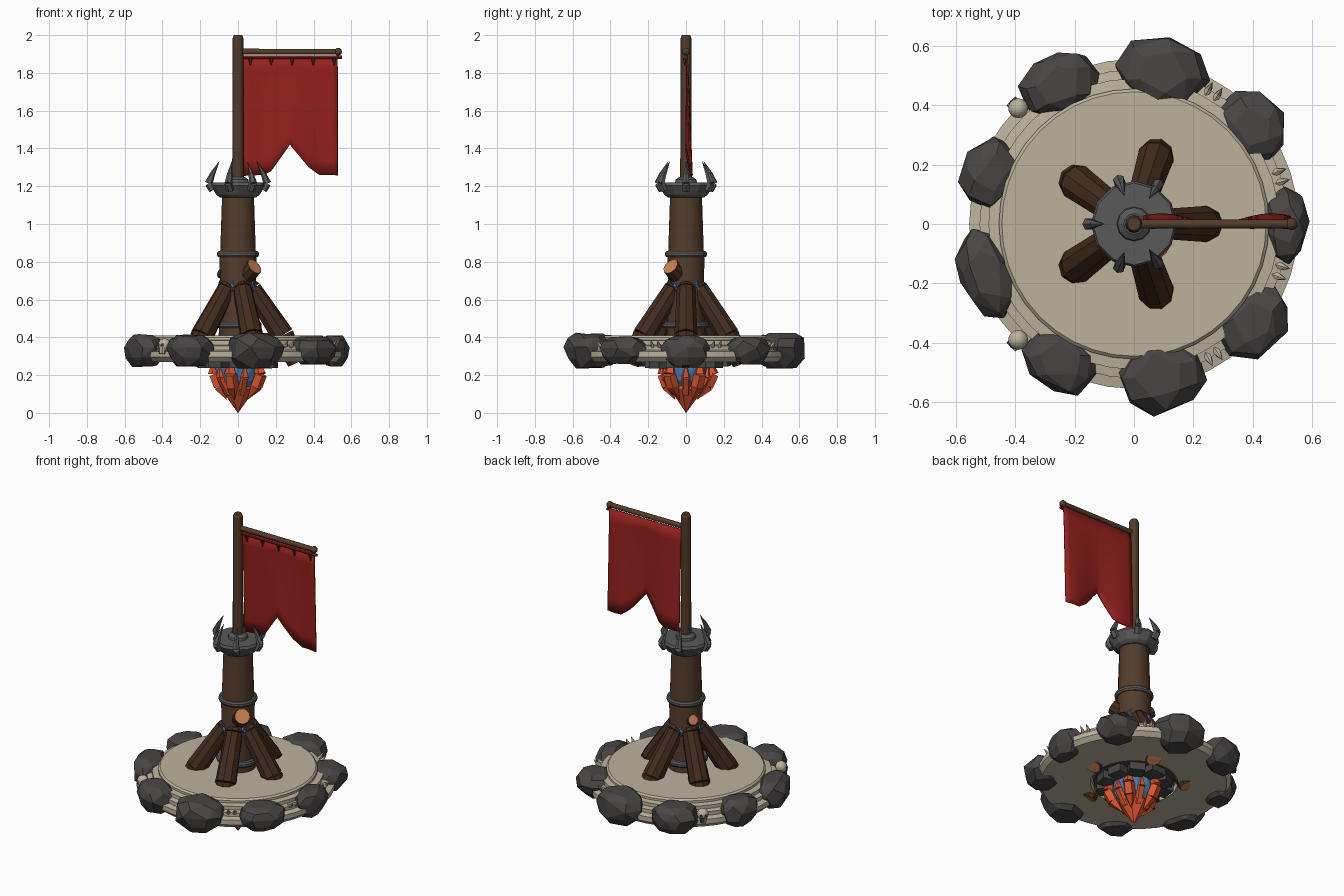
import bpy, bmesh, math, random
from mathutils import Vector, Matrix

if "Cube" in bpy.data.objects:
    bpy.data.objects.remove(bpy.data.objects["Cube"])

random.seed(4)

def mat(name, r, g, b):
    m = bpy.data.materials.new(name)
    m.diffuse_color = (r, g, b, 1)
    m.use_nodes = True
    m.node_tree.nodes["Principled BSDF"].inputs["Base Color"].default_value = m.diffuse_color
    return m

BONE = mat("pale_stone", .50, .45, .33)
ROCK = mat("dark_rock", .065, .060, .058)
IRON = mat("iron", .10, .10, .10)
WOOD = mat("wood", .085, .045, .022)
BARK = mat("dark_bark", .055, .026, .012)
CUT = mat("cut_wood", .58, .21, .08)
RED = mat("red_cloth", .30, .015, .012)
BLUE = mat("blue_crystal", .07, .22, .50)
ORANGE = mat("orange_crystal", .72, .09, .025)

def finish(name, bm, *mats, smooth=None):
    bmesh.ops.recalc_face_normals(bm, faces=bm.faces[:])
    me = bpy.data.meshes.new(name)
    bm.to_mesh(me)
    bm.free()
    for m in mats:
        me.materials.append(m)
    ob = bpy.data.objects.new(name, me)
    bpy.context.collection.objects.link(ob)
    if smooth:
        me.shade_smooth()
        me.set_sharp_from_angle(angle=math.radians(smooth))
    return ob

def polar(r, deg, z):
    a = math.radians(deg)
    return Vector((r * math.cos(a), r * math.sin(a), z))

def frustum(bm, a, b, ra, rb, n=8, cap=0):
    """Tapered rod from a to b; the end cap at b gets material slot `cap`."""
    a, b = Vector(a), Vector(b)
    d = b - a
    m = Matrix.Translation((a + b) / 2) @ d.to_track_quat('Z', 'Y').to_matrix().to_4x4()
    vs = bmesh.ops.create_cone(bm, cap_ends=True, segments=n, radius1=ra, radius2=rb,
                               depth=d.length, matrix=m)['verts']
    if cap:
        for f in {f for v in vs for f in v.link_faces}:
            if len(f.verts) == n and (f.calc_center_median() - b).length < .001:
                f.material_index = cap

def bent(bm, pts, radii, n=6):
    for i in range(len(pts) - 1):
        frustum(bm, pts[i], pts[i + 1], radii[i], radii[i + 1], n)

def lathe(name, prof, n, m, smooth=None):
    bm = bmesh.new()
    vs = [bm.verts.new((r, 0, z)) for r, z in prof]
    es = [bm.edges.new(p) for p in zip(vs, vs[1:])]
    bmesh.ops.spin(bm, geom=vs + es, axis=(0, 0, 1), cent=(0, 0, 0), angle=2 * math.pi, steps=n)
    bmesh.ops.remove_doubles(bm, verts=bm.verts[:], dist=.0005)
    return finish(name, bm, m, smooth=smooth)

# Stepped round base with a hollow underneath
lathe("base", [(0, .31), (.25, .31), (.25, .27), (.53, .27), (.555, .295), (.555, .325),
               (.52, .332), (.52, .355), (.49, .36), (.49, .382), (.455, .386),
               (.455, .40), (.445, .41), (0, .41)], 40, BONE, 25)

# Boulders round the rim: centre x, y, half depth, half width, half height
for i, (x, y, d, w, h) in enumerate([
        (.51, 0, .075, .125, .085), (.40, .33, .105, .125, .075), (.40, -.33, .11, .135, .075),
        (.095, .51, .125, .15, .095), (.09, -.51, .125, .145, .095), (-.25, .47, .105, .14, .085),
        (-.25, -.46, .105, .13, .085), (-.485, .17, .095, .12, .085), (-.495, -.17, .095, .15, .088)]):
    bm = bmesh.new()
    for z, s, k in ((-1, .62, 6), (-.45, .95, 8), (.2, 1.05, 8), (.72, .9, 7), (1, .58, 5)):
        t = random.random()
        for j in range(k):
            a = 2 * math.pi * (j + t + random.uniform(-.2, .2)) / k
            q = s * random.uniform(.92, 1.06)
            bm.verts.new((d * q * math.cos(a), w * q * math.sin(a), h * z * random.uniform(.9, 1)))
    r = bmesh.ops.convex_hull(bm, input=bm.verts[:])
    bmesh.ops.delete(bm, geom=[v for v in bm.verts if not v.link_faces], context='VERTS')
    bmesh.ops.dissolve_limit(bm, angle_limit=.2, verts=bm.verts[:], edges=bm.edges[:])
    ob = finish("boulder_%d" % i, bm, ROCK)
    ob.location = (x, y, .33)
    ob.rotation_euler.z = math.atan2(y, x)

# Small bone teeth on the rim
bm = bmesh.new()
for a in (16, 20, 57, 61, -16, -20, -57, -61):
    bent(bm, [polar(.48, a, .34), polar(.52, a, .355), polar(.545, a, .385)], [.014, .012, .001])
finish("rim_teeth", bm, BONE)

# Skull ornaments
for i, s in enumerate((1, -1)):
    bm = bmesh.new()
    c = Vector((-.39, .39 * s, .36))
    out = Vector((-1, s, 0)).normalized()
    side = Vector((s, 1, 0)).normalized()
    up = Vector((0, 0, 1))
    bmesh.ops.create_uvsphere(bm, u_segments=14, v_segments=9, radius=.034, matrix=Matrix.Translation(c))
    frustum(bm, c + out * .015 - up * .015, c + out * .018 - up * .048, .022, .016, 8)
    k = len(bm.faces)
    for e in (-1, 1):
        frustum(bm, c + out * .02 + side * .013 * e, c + out * .035 + side * .013 * e, .009, .008, 8)
    bm.faces.ensure_lookup_table()
    for f in bm.faces[k:]:
        f.material_index = 1
    finish("skull_%d" % i, bm, BONE, ROCK, smooth=40)

# Trunk and its iron fittings
lathe("trunk", [(0, .29), (.11, .29), (.10, .45), (.093, .62), (.098, .82), (.094, .86),
                (.084, 1.16), (0, 1.16)], 16, WOOD, 40)
for nm, r, z, h in (("trunk_band", .111, .84, .016), ("foot_band", .125, .465, .016)):
    lathe(nm, [(r - .04, z - h), (r - .007, z - h), (r, z - h * .4), (r, z + h * .4),
               (r - .007, z + h), (r - .04, z + h)], 20, IRON)

# Five bracing roots with bare cut ends
bm = bmesh.new()
for i in range(5):
    a = 72 * i
    p = [polar(.035, a, .705), polar(.075, a, .655), polar(.235, a, .41), polar(.305, a, .262)]
    frustum(bm, p[1], p[0], .05, .028, 9)
    frustum(bm, p[1], p[2], .05, .062, 9)
    frustum(bm, p[2], p[3], .062, .045, 9, cap=1)
finish("bracing_roots", bm, BARK, CUT)

# Sawn branch stubs
bm = bmesh.new()
frustum(bm, (.03, -.03, .72), (.088, -.082, .775), .055, .045, 10, cap=1)
frustum(bm, (-.03, .02, .71), (-.092, .06, .745), .04, .03, 9, cap=1)
finish("branch_stubs", bm, BARK, CUT)

# Glowing cracks in the wood
bm = bmesh.new()
for a in range(0, 360, 36):
    r = .098 if a % 72 else .087
    bent(bm, [polar(r, a + 4, .70), polar(r, a - 5, .68), polar(r + .004, a + 5, .665),
              polar(r + .006, a, .64)], [.002, .008, .008, .002], 4)
finish("glowing_cracks", bm, BLUE)

# Iron crown with inward-hooked spikes
lathe("crown", [(0, 1.14), (.095, 1.14), (.115, 1.155), (.145, 1.205), (.138, 1.22), (.058, 1.22),
                (.055, 1.235), (.035, 1.25), (0, 1.25)], 12, IRON)
bm = bmesh.new()
for a in (0, 59, 109, 180, 251, 301):
    bent(bm, [polar(.132, a, 1.18), polar(.155, a, 1.215), polar(.135, a, 1.265), polar(.10, a, 1.33)],
         [.022, .021, .014, .001])
finish("crown_spikes", bm, IRON)

# Flag pole and crossbar
bm = bmesh.new()
bent(bm, [(0, 0, 1.2), (0, 0, 1.985), (0, 0, 2.0)], [.031, .028, .022], 12)
frustum(bm, (0, 0, 1.912), (.54, 0, 1.912), .016, .015, 10)
bmesh.ops.create_uvsphere(bm, u_segments=10, v_segments=6, radius=.021,
                          matrix=Matrix.Translation((.53, 0, 1.912)))
finish("flag_pole", bm, WOOD, smooth=40)

# Swallow-tailed banner, rippling towards the bottom
bm = bmesh.new()
bottom = [(.03, 1.255), (.135, 1.26), (.175, 1.28), (.275, 1.42), (.375, 1.30), (.43, 1.26), (.528, 1.258)]
xs = sorted({round(.03 + .498 * i / 16, 4) for i in range(17)} | {p[0] for p in bottom})
grid = []
for x in xs:
    k = next(i for i in range(6) if x <= bottom[i + 1][0] + 1e-6)
    (x0, z0), (x1, z1) = bottom[k], bottom[k + 1]
    low = z0 + (z1 - z0) * (x - x0) / (x1 - x0)
    col = []
    for j in range(9):
        t = j / 8
        y = .006 + t * (.010 + .016 * math.sin(x * 17))
        col.append(bm.verts.new((x, y, 1.892 + (low - 1.892) * t)))
    grid.append(col)
for a, b in zip(grid, grid[1:]):
    for j in range(8):
        bm.faces.new((a[j], b[j], b[j + 1], a[j + 1]))
flag = finish("banner", bm, RED, smooth=50)
sol = flag.modifiers.new("thickness", 'SOLIDIFY')
sol.thickness = .008
sol.offset = 0

# Hem cord and little ties
bm = bmesh.new()
frustum(bm, (.03, 0, 1.882), (.55, 0, 1.882), .009, .009, 8)
finish("hem_cord", bm, RED, smooth=40)
bm = bmesh.new()
for i in range(5):
    x = .065 + .111 * i
    frustum(bm, (x, -.006, 1.878), (x, -.006, 1.838), .013, .002, 5)
finish("banner_ties", bm, BARK)

# Broken dark stone collar round the crystal socket
bm = bmesh.new()
for i in range(10):
    a = 36 * i + 18
    m = (Matrix.Translation(polar(.17, a, .272 + random.uniform(-.006, .012)))
         @ Matrix.Rotation(math.radians(a + random.uniform(-12, 12)), 4, 'Z')
         @ Matrix.Diagonal((random.uniform(.07, .1), random.uniform(.08, .11), .075, 1)))
    bmesh.ops.create_cube(bm, size=1, matrix=m)
frustum(bm, (0, 0, .32), (0, 0, .285), .24, .23, 20)
finish("socket_collar", bm, ROCK)

# Blue crystal core
bm = bmesh.new()
bmesh.ops.create_icosphere(bm, subdivisions=2, radius=1, matrix=Matrix.Translation((0, 0, .235))
                           @ Matrix.Diagonal((.125, .125, .13, 1)))
finish("crystal_core", bm, BLUE)

# Orange shards: central point, outer claws and small inner slivers
bm = bmesh.new()
bent(bm, [(0, 0, .19), (0, 0, .125), (0, 0, 0)], [.06, .092, .001], 7)
for i in range(5):
    a = 72 * i - 36
    k = 1.12 if i in (0, 2) else .95
    bent(bm, [polar(.125, a, .285), polar(.132 * k, a, .205), polar(.105 * k, a, .14), polar(.06, a, .07)],
         [.008, .034, .034, .001], 5)
    bent(bm, [polar(.122, a + 36, .265), polar(.112, a + 36, .19), polar(.06, a + 36, .10)],
         [.001, .025, .02], 5)
finish("crystal_shards", bm, ORANGE)
